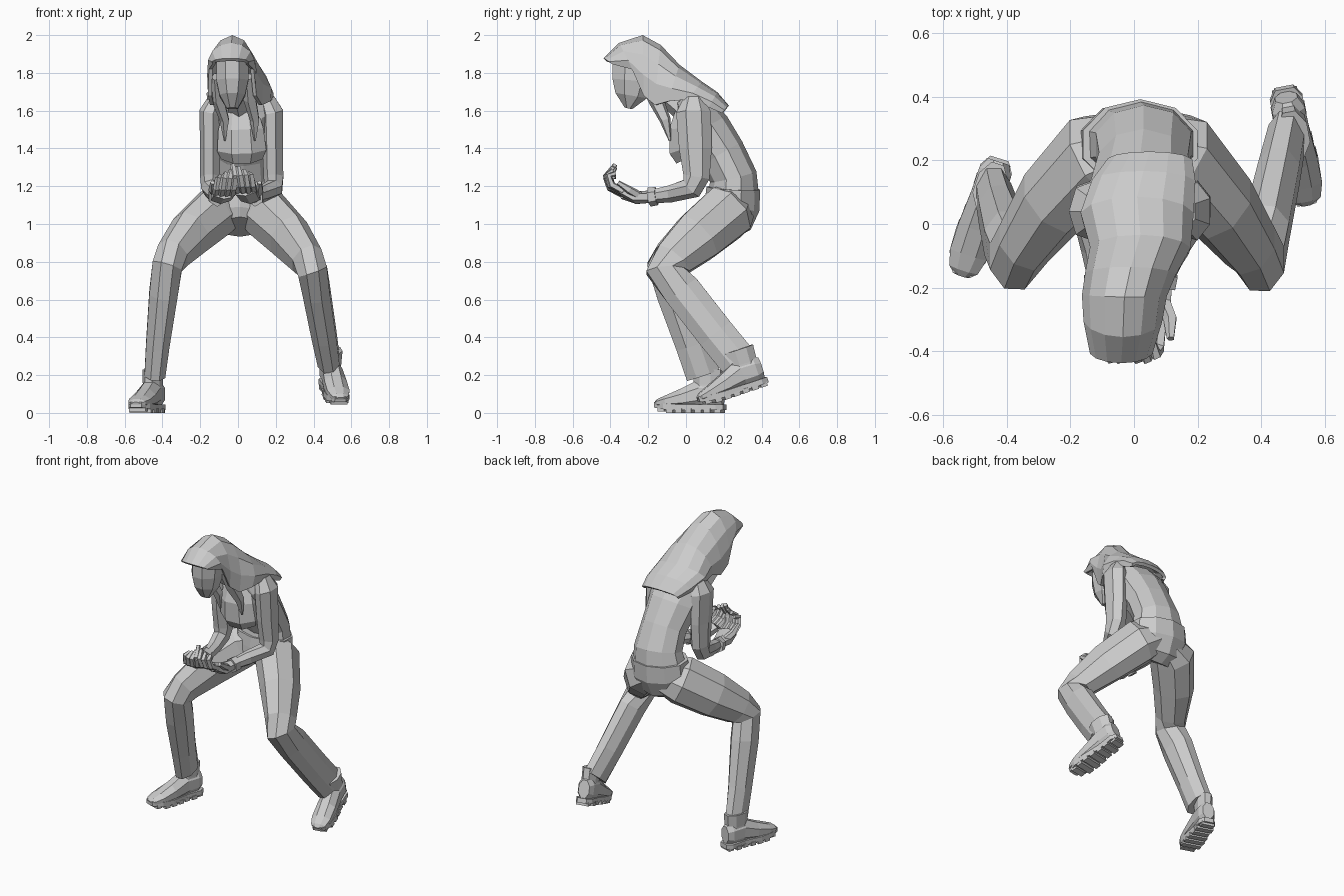
import bpy, bmesh, math
from mathutils import Vector, Matrix


def make(name, verts, faces, matrix=None):
    me = bpy.data.meshes.new(name)
    me.from_pydata(verts, [], faces)
    bm = bmesh.new()
    bm.from_mesh(me)
    bmesh.ops.recalc_face_normals(bm, faces=bm.faces)
    bm.to_mesh(me)
    bm.free()
    if matrix:
        me.transform(matrix)
    ob = bpy.data.objects.new(name, me)
    bpy.context.collection.objects.link(ob)
    return ob


def loft(name, rings, n=8, side=(1, 0, 0), matrix=None):
    """Rings are (x, y, z, half width, half depth), square to the path."""
    pts = [Vector(r[:3]) for r in rings]
    verts, faces = [], []
    k = 1 / math.cos(math.pi / n)
    for i, (p, r) in enumerate(zip(pts, rings)):
        t = Vector()
        if i:
            t += (p - pts[i - 1]).normalized()
        if i < len(pts) - 1:
            t += (pts[i + 1] - p).normalized()
        t.normalize()
        s = Vector(side)
        s = (s - t * s.dot(t)).normalized()
        u = t.cross(s)
        for j in range(n):
            a = (j + 0.5) * 2 * math.pi / n
            verts.append(p + s * (r[3] * k * math.cos(a)) + u * (r[4] * k * math.sin(a)))
    for i in range(len(rings) - 1):
        for j in range(n):
            q = (j + 1) % n
            faces.append((i * n + j, i * n + q, (i + 1) * n + q, (i + 1) * n + j))
    faces.append(tuple(range(n)))
    faces.append(tuple(range(len(verts) - n, len(verts))))
    return make(name, verts, faces, matrix)


# Torso, jacket front, pelvis, neck
loft("torso", [(.02, .25, 1.15, .17, .13), (.03, .25, 1.25, .15, .12),
               (.03, .19, 1.37, .14, .12), (.02, .10, 1.50, .155, .13),
               (.015, .05, 1.60, .18, .10), (.01, 0, 1.67, .10, .06)], 10)
loft("chest", [(.02, .03, 1.36, .11, .09), (.02, .01, 1.40, .13, .10),
               (.015, 0, 1.50, .12, .09), (.01, .01, 1.61, .09, .06)])
loft("pelvis", [(.01, .19, .985, .10, .09), (.01, .22, 1.03, .15, .13),
                (.015, .245, 1.10, .185, .14), (.02, .25, 1.19, .18, .135)], 10)
loft("neck", [(.01, 0, 1.60, .06, .06), (-.01, -.10, 1.68, .05, .05),
              (-.03, -.22, 1.76, .05, .05)], 6)

# Head
loft("head", [(-.03, -.305, 1.612, .03, .02), (-.03, -.29, 1.68, .068, .085),
              (-.03, -.28, 1.76, .085, .11), (-.03, -.275, 1.85, .085, .115),
              (-.03, -.26, 1.90, .06, .08)])

# Long hair: arched rows of (centre x, half width, crown y z, lower end y z)
rows = [(-.04, .09, -.43, 1.87, -.39, 1.85), (-.035, .115, -.35, 1.95, -.28, 1.82),
        (-.03, .125, -.23, 1.99, -.22, 1.68), (-.01, .135, -.14, 1.94, -.16, 1.63),
        (.02, .15, -.04, 1.835, -.09, 1.65), (.01, .17, .08, 1.745, .01, 1.66),
        (.03, .155, .16, 1.69, .12, 1.62), (.05, .125, .22, 1.62, .19, 1.59)]
n, tmax = 8, math.radians(108)
verts, faces = [], []
for cx, w, y0, z0, y1, z1 in rows:
    for j in range(n + 1):
        t = tmax * (2 * j / n - 1)
        f = (1 - math.cos(t)) / (1 - math.cos(tmax))
        verts.append((cx + w * math.sin(t), y0 + (y1 - y0) * f, z0 + (z1 - z0) * f))
for i in range(len(rows) - 1):
    for j in range(n):
        a = i * (n + 1) + j
        faces.append((a, a + 1, a + n + 2, a + n + 1))
hair = make("hair", verts, faces)
mod = hair.modifiers.new("thickness", "SOLIDIFY")
mod.thickness, mod.offset = .02, 0
for x0, x1 in ((.055, .09), (-.115, -.07)):
    loft("front_hair_strand", [(x0, -.21, 1.78, .025, .04), (x0 + .01, -.16, 1.66, .03, .035),
                               (x1, -.11, 1.55, .022, .025), (x1, -.085, 1.44, .004, .005)], 5)

# Trouser legs
loft("left_trouser_leg", [(-.03, .25, 1.09, .09, .12), (-.12, .215, 1.06, .125, .145),
                          (-.25, .075, .945, .11, .135), (-.345, -.06, .835, .085, .105),
                          (-.375, -.105, .775, .08, .10), (-.395, -.055, .63, .075, .10),
                          (-.425, .035, .36, .062, .09), (-.44, .09, .20, .055, .09)])
loft("right_trouser_leg", [(.06, .25, 1.10, .09, .12), (.14, .215, 1.06, .125, .145),
                           (.27, .06, .93, .11, .135), (.365, -.07, .81, .085, .105),
                           (.395, -.11, .75, .08, .10), (.415, -.02, .645, .072, .10),
                           (.455, .16, .415, .065, .10), (.48, .275, .275, .058, .10)])

# Sleeves and glove cuffs
for label, s, sh, el, wr in (("left", -1, -.145, -.145, -.11), ("right", 1, .185, .19, .09)):
    loft(label + "_sleeve", [(sh - .03 * s, .04, 1.66, .04, .05), (sh, .04, 1.59, .055, .085),
                             ((sh + el) / 2, .05, 1.40, .05, .08), (el, .055, 1.25, .05, .065),
                             (el, .03, 1.19, .045, .055), (wr * .6 + el * .4, -.08, 1.16, .038, .042),
                             (wr, -.18, 1.145, .03, .033)], 7)
    loft(label + "_glove_cuff", [(wr + .01 * s, -.155, 1.148, .038, .042),
                                 (wr, -.195, 1.142, .04, .044)], 6)

# Cupped hands held together: palm, four fingers, thumb
for label, s, wr, kn, lift in (("left", -1, -.11, -.075, 0), ("right", 1, .09, .04, .015)):
    loft(label + "_palm", [(wr, -.18, 1.145, .03, .028), ((wr + kn) / 2, -.26, 1.14, .052, .03),
                           (kn, -.335, 1.16 + lift, .055, .025)], 6)
    for i in range(4):
        x = kn + (i - 1.5) * .029
        y = -.33 - .012 * (1.5 - abs(i - 1.5))
        z = 1.16 + lift
        k = i if s > 0 else 3 - i
        loft(label + "_finger", [(x, y, z, .016, .016), (x - .006 * s, y - .06, z + .03, .016, .016),
                                 (x - .015 * s, y - .08, z + .08, .015, .015),
                                 (x - .025 * s, y - .045, z + .14 - .016 * k, .011, .011)], 5)
    loft(label + "_thumb", [(wr, -.24, 1.145, .02, .02), (wr + .025 * s, -.30, 1.18, .018, .018),
                            (wr + .025 * s, -.36, 1.22, .010, .010)], 5)


# Boots: foot, ankle shaft, sole with lugs
def boot(label, pos, yaw, pitch):
    m = (Matrix.Translation(pos) @ Matrix.Rotation(math.radians(yaw), 4, 'Z')
         @ Matrix.Rotation(math.radians(pitch), 4, 'X'))
    loft(label + "_boot", [(0, .185, .10, .035, .055), (0, .15, .10, .052, .075),
                           (0, .07, .10, .053, .078), (0, -.03, .075, .06, .055),
                           (0, -.12, .06, .06, .034), (0, -.17, .052, .047, .022),
                           (0, -.19, .045, .025, .012)], 8, matrix=m)
    loft(label + "_boot_shaft", [(0, .095, .07, .05, .08), (0, .10, .15, .046, .072),
                                 (0, .10, .23, .048, .078)], 8, matrix=m)
    half = [(.03, .195), (.052, .16), (.048, .06), (.063, -.05), (.06, -.13), (.03, -.19)]
    outline = half + [(-x, y) for x, y in reversed(half)]
    c = len(outline)
    v = [(x, y, z + max(0, -y - .1) * .15) for z in (.015, .045) for x, y in outline]
    f = [tuple(range(c)), tuple(range(c, 2 * c))]
    f += [(i, (i + 1) % c, c + (i + 1) % c, c + i) for i in range(c)]
    make(label + "_sole", v, f, m)
    for i in range(7):
        y = .165 - i * .052
        w = (.04, .054, .05, .058, .062, .06, .045)[i]
        z = .02 if i == 6 else .012
        loft(label + "_sole_lug", [(-w, y, z, .018, .012), (w, y, z, .018, .012)],
             4, side=(0, 1, 0), matrix=m)


boot("left", (-.482, .02, 0), -18, 0)
boot("right", (.505, .255, .088), 11, 18)
